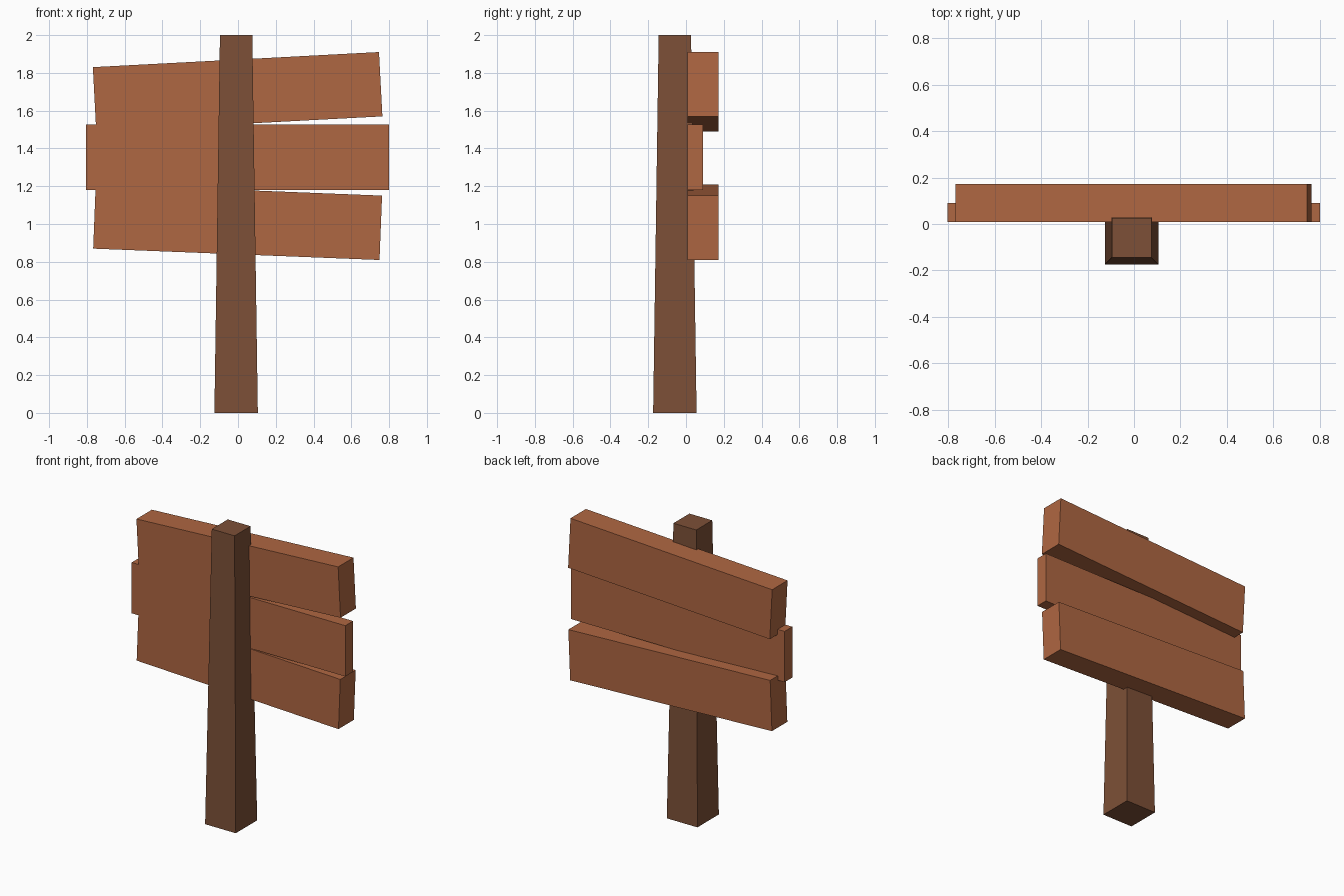
import bpy, bmesh, math
from mathutils import Matrix

if "Cube" in bpy.data.objects:
    bpy.data.objects.remove(bpy.data.objects["Cube"])


def material(name, rgb):
    m = bpy.data.materials.new(name)
    m.diffuse_color = (*rgb, 1.0)
    m.use_nodes = True
    m.node_tree.nodes["Principled BSDF"].inputs["Base Color"].default_value = m.diffuse_color
    return m


post_wood = material("dark_post_wood", (0.205, 0.08, 0.038))
board_wood = material("red_board_wood", (0.43, 0.135, 0.054))


def box(name, size, mat, matrix):
    bm = bmesh.new()
    bmesh.ops.create_cube(bm, size=1.0)
    bmesh.ops.scale(bm, vec=size, verts=bm.verts)
    bmesh.ops.transform(bm, matrix=matrix, verts=bm.verts)
    mesh = bpy.data.meshes.new(name)
    bm.to_mesh(mesh)
    bm.free()
    mesh.materials.append(mat)
    obj = bpy.data.objects.new(name, mesh)
    bpy.context.collection.objects.link(obj)
    return obj


# Tapered post
post = box("post", (0.23, 0.23, 2.0), post_wood,
           Matrix.Translation((-0.01, -0.059, 1.0)))
for v in post.data.vertices:
    if v.co.z > 1.0:
        v.co.x = -0.01 + (v.co.x + 0.01) * 0.745
        v.co.y = -0.059 + (v.co.y + 0.059) * 0.745

# Boards: name, centre x, centre z, length, height, depth, tilt in degrees
FRONT = 0.008
for name, x, z, length, height, depth, tilt in (
    ("top_board", -0.002, 1.70, 1.517, 0.341, 0.165, 3.02),
    ("middle_board", -0.002, 1.353, 1.605, 0.345, 0.083, 0.0),
    ("bottom_board", -0.002, 1.01, 1.517, 0.341, 0.165, -2.27),
):
    place = (Matrix.Translation((x, FRONT + depth / 2, z))
             @ Matrix.Rotation(-math.radians(tilt), 4, 'Y'))
    box(name, (length, depth, height), board_wood, place)
